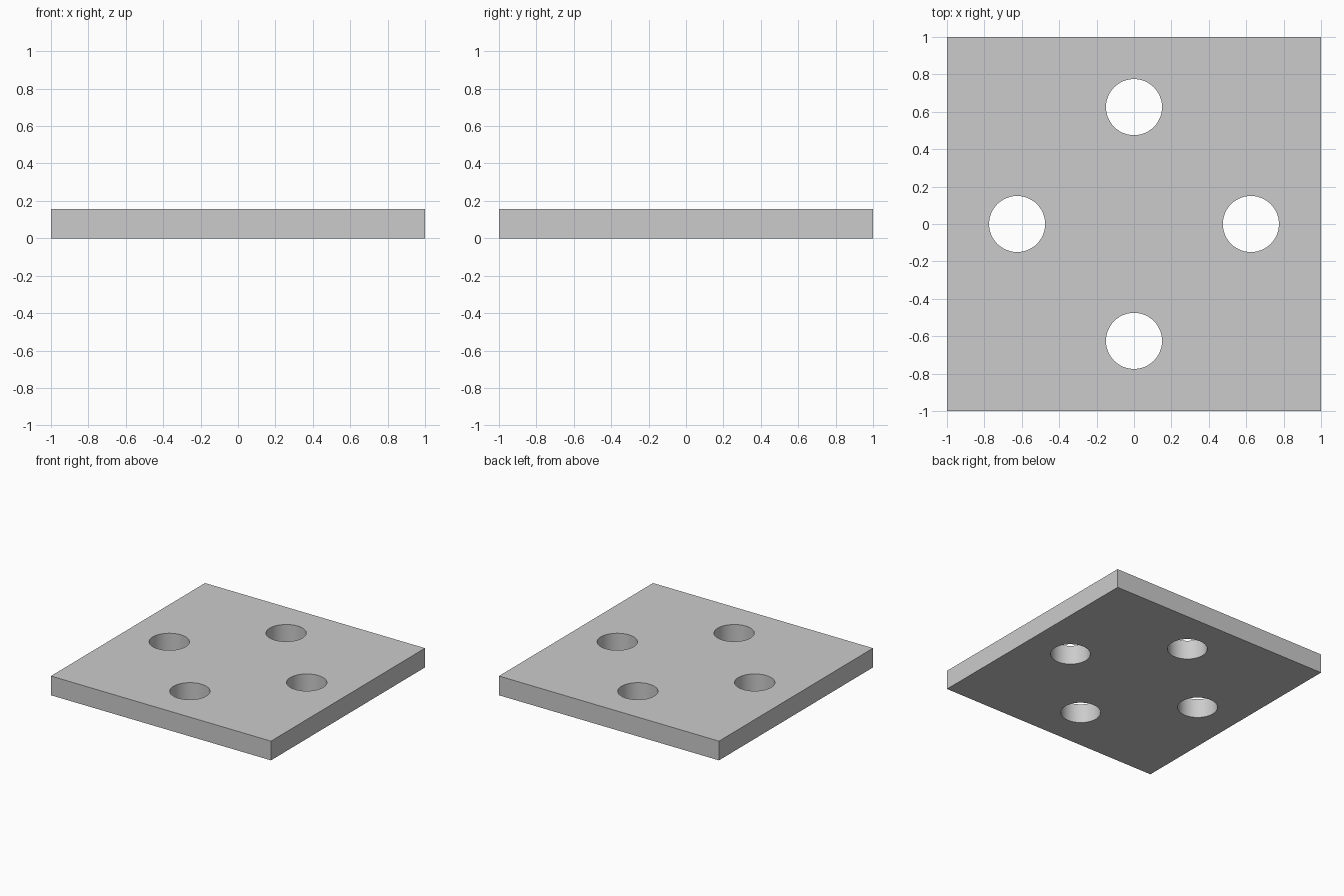
import bpy
import bmesh
import math
from mathutils import Matrix, Vector

if "Cube" in bpy.data.objects:
    bpy.data.objects.remove(bpy.data.objects["Cube"])

THICK = 0.158
HOLE_R = 0.15
HOLE_OFFSET = 0.625


def make_object(name, bm):
    mesh = bpy.data.meshes.new(name)
    bm.to_mesh(mesh)
    bm.free()
    obj = bpy.data.objects.new(name, mesh)
    bpy.context.collection.objects.link(obj)
    return obj


# Square plate
bm = bmesh.new()
bmesh.ops.create_cube(bm, size=1, matrix=Matrix.Translation((0, 0, THICK / 2))
                      @ Matrix.Diagonal((2, 2, THICK, 1)))
plate = make_object("plate", bm)

# Four round cutters, one toward the middle of each side
bm = bmesh.new()
for i in range(4):
    pos = Matrix.Rotation(i * math.pi / 2, 4, 'Z') @ Vector((HOLE_OFFSET, 0, THICK / 2))
    bmesh.ops.create_cone(bm, cap_ends=True, segments=48, radius1=HOLE_R,
                          radius2=HOLE_R, depth=THICK * 3,
                          matrix=Matrix.Translation(pos))
cutter = make_object("hole_cutter", bm)
cutter.hide_render = True

# Cut the through holes
cut = plate.modifiers.new("holes", 'BOOLEAN')
cut.operation = 'DIFFERENCE'
cut.solver = 'EXACT'
cut.object = cutter
bpy.context.view_layer.objects.active = plate
plate.select_set(True)
bpy.ops.object.modifier_apply(modifier=cut.name)
bpy.data.objects.remove(cutter)

# Smooth hole walls, crisp rims
bpy.ops.object.shade_smooth_by_angle(angle=math.radians(30))
